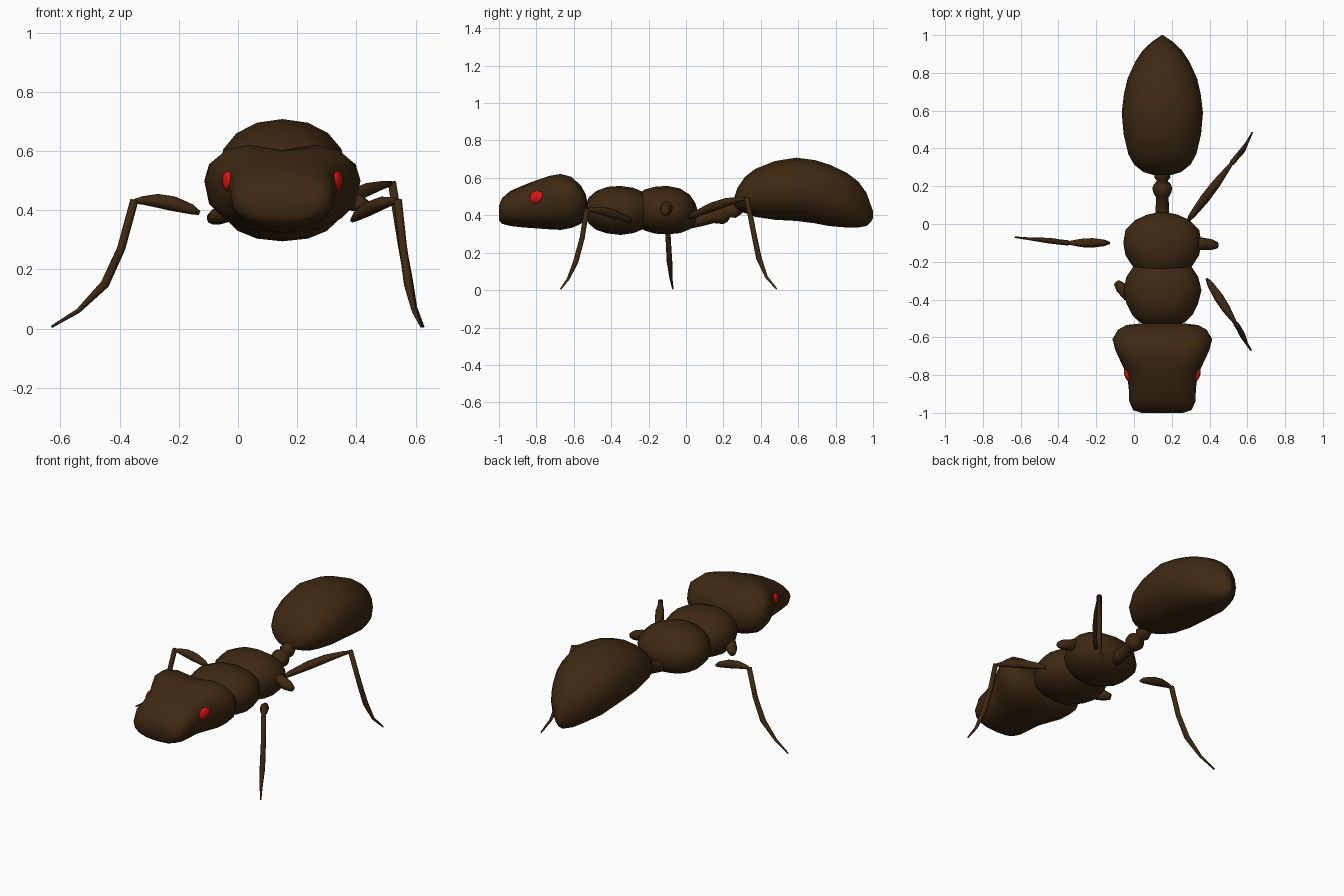
import bpy, bmesh, math
from mathutils import Vector

CX = 0.15  # body centre line


def material(name, rgb):
    m = bpy.data.materials.new(name)
    m.diffuse_color = (*rgb, 1)
    return m


BROWN = material("dark brown", (0.048, 0.022, 0.006))
RED = material("eye red", (0.75, 0.006, 0.006))


def skin(name, rings, mat):
    """Join rings of points into one closed smooth surface."""
    bm = bmesh.new()
    vs = [[bm.verts.new(p) for p in r] for r in rings]
    n = len(vs[0])
    for a, b in zip(vs, vs[1:]):
        for i in range(n):
            j = (i + 1) % n
            bm.faces.new((a[i], a[j], b[j], b[i]))
    for ring in (vs[0], vs[-1]):
        c = sum((v.co for v in ring), Vector()) / n
        tip = bm.verts.new(c)
        for i in range(n):
            bm.faces.new((ring[i], ring[(i + 1) % n], tip))
    bmesh.ops.recalc_face_normals(bm, faces=bm.faces)
    me = bpy.data.meshes.new(name)
    bm.to_mesh(me)
    bm.free()
    for p in me.polygons:
        p.use_smooth = True
    me.materials.append(mat)
    ob = bpy.data.objects.new(name, me)
    bpy.context.collection.objects.link(ob)
    return ob


def body(name, stations, power=2.0, sides=16, bias=0.5):
    """Loft along y. Station: y, half width, z low, z high, top dip."""
    rings = []
    for y, hw, lo, hi, *dip in stations:
        mid = lo + (hi - lo) * bias
        ring = []
        for i in range(sides):
            t = 2 * math.pi * i / sides
            c, s = math.cos(t), math.sin(t)
            u = math.copysign(abs(c) ** (2 / power), c)
            w = math.copysign(abs(s) ** (2 / power), s)
            z = mid + w * ((hi - mid) if w > 0 else (mid - lo))
            if dip and w > 0:
                z -= dip[0] * w * math.exp(-6 * u * u)
            ring.append((CX + hw * u, y, z))
        rings.append(ring)
    return skin(name, rings, BROWN)


def tube(name, path, sides=8):
    """Limb piece through points given as (x, y, z, radius)."""
    pts = [Vector(p[:3]) for p in path]
    rings = []
    for i, p in enumerate(pts):
        d = (pts[min(i + 1, len(pts) - 1)] - pts[max(i - 1, 0)]).normalized()
        side = d.cross(Vector((0, 0, 1))).normalized()
        up = side.cross(d)
        r = path[i][3]
        rings.append([p + r * (math.cos(2 * math.pi * k / sides) * side +
                               math.sin(2 * math.pi * k / sides) * up)
                      for k in range(sides)])
    return skin(name, rings, BROWN)


# head, wide and notched at the back, with a blunt snout
body("head", [
    (-1.0, 0.11, 0.375, 0.45), (-0.985, 0.155, 0.355, 0.49),
    (-0.94, 0.175, 0.343, 0.53), (-0.87, 0.178, 0.335, 0.56),
    (-0.80, 0.187, 0.33, 0.597, 0.01), (-0.73, 0.22, 0.325, 0.625, 0.025),
    (-0.67, 0.248, 0.322, 0.638, 0.035), (-0.61, 0.264, 0.333, 0.62, 0.03),
    (-0.56, 0.235, 0.355, 0.565, 0.015), (-0.535, 0.19, 0.385, 0.51),
    (-0.527, 0.12, 0.41, 0.47)], power=2.5, bias=0.58)

# thorax, two overlapping lumps
body("front_thorax", [
    (-0.53, 0.09, 0.38, 0.47), (-0.52, 0.12, 0.355, 0.495),
    (-0.48, 0.16, 0.322, 0.53), (-0.42, 0.19, 0.303, 0.552),
    (-0.35, 0.207, 0.295, 0.557), (-0.28, 0.19, 0.305, 0.547),
    (-0.22, 0.15, 0.33, 0.52), (-0.18, 0.09, 0.37, 0.48)], power=2.2)
body("rear_thorax", [
    (-0.285, 0.06, 0.39, 0.46), (-0.265, 0.11, 0.35, 0.505),
    (-0.22, 0.16, 0.318, 0.538), (-0.165, 0.195, 0.302, 0.553),
    (-0.10, 0.207, 0.298, 0.557), (-0.03, 0.195, 0.305, 0.543),
    (0.02, 0.145, 0.325, 0.51), (0.05, 0.08, 0.36, 0.465),
    (0.06, 0.03, 0.39, 0.435)], power=2.2)

# narrow waist with two knots
tube("waist", [
    (CX, 0.0, 0.365, 0.04), (CX, 0.07, 0.375, 0.036), (CX, 0.14, 0.39, 0.033),
    (CX, 0.165, 0.40, 0.047), (CX, 0.19, 0.405, 0.053),
    (CX, 0.21, 0.41, 0.045), (CX, 0.228, 0.416, 0.028),
    (CX, 0.248, 0.425, 0.043), (CX, 0.27, 0.435, 0.038),
    (CX, 0.31, 0.46, 0.03)], sides=12)

# abdomen, drooping to a point at the rear
body("abdomen", [
    (0.26, 0.05, 0.44, 0.50), (0.275, 0.10, 0.43, 0.545),
    (0.315, 0.15, 0.412, 0.605), (0.37, 0.18, 0.392, 0.648),
    (0.475, 0.205, 0.376, 0.69), (0.59, 0.215, 0.37, 0.708),
    (0.69, 0.203, 0.357, 0.695), (0.77, 0.184, 0.342, 0.67),
    (0.86, 0.143, 0.335, 0.627), (0.92, 0.103, 0.335, 0.582),
    (0.965, 0.055, 0.343, 0.52), (0.99, 0.018, 0.365, 0.45),
    (1.0, 0.004, 0.385, 0.42)], power=2.1)

# eyes
for label, s in (("left", -1), ("right", 1)):
    bpy.ops.mesh.primitive_uv_sphere_add(
        segments=16, ring_count=8, location=(CX + s * 0.182, -0.80, 0.497))
    eye = bpy.context.object
    eye.name = label + "_eye"
    eye.scale = (0.018, 0.042, 0.032)
    eye.rotation_euler = (math.radians(28), 0, s * math.radians(-20))
    eye.data.materials.append(RED)
    bpy.ops.object.shade_smooth()


# legs: swollen thigh, then thin shin and foot
def leg(name, hip, knee, lower):
    a, b = Vector(hip), Vector(knee)
    thigh = []
    for t, r, lift in ((0, 0.007, 0), (0.12, 0.017, 0.008), (0.4, 0.025, 0.016),
                       (0.65, 0.023, 0.016), (0.88, 0.014, 0.008), (1, 0.008, 0)):
        p = a.lerp(b, t)
        thigh.append((p.x, p.y, p.z + lift, r))
    tube(name + "_thigh", thigh)
    radii = (0.014, 0.014, 0.015, 0.008, 0.004)
    tube(name + "_shin", [(*p, r) for p, r in
                          zip([(b.x, b.y, b.z + 0.005)] + lower, radii)])


leg("left_middle_leg", (-0.13, -0.10, 0.39), (-0.35, -0.10, 0.43),
    [(-0.395, -0.095, 0.27), (-0.45, -0.088, 0.15),
     (-0.54, -0.08, 0.06), (-0.63, -0.07, 0.006)])
leg("right_front_leg", (0.385, -0.29, 0.365), (0.54, -0.53, 0.43),
    [(0.557, -0.555, 0.28), (0.575, -0.59, 0.15),
     (0.595, -0.63, 0.06), (0.62, -0.67, 0.006)])
leg("right_rear_leg", (0.28, 0.01, 0.385), (0.52, 0.325, 0.49),
    [(0.553, 0.365, 0.29), (0.575, 0.39, 0.17),
     (0.598, 0.43, 0.07), (0.626, 0.485, 0.006)])

# short hip stubs
tube("left_front_hip", [
    (0.02, -0.41, 0.42, 0.03), (-0.03, -0.375, 0.395, 0.034),
    (-0.07, -0.335, 0.38, 0.03), (-0.092, -0.31, 0.37, 0.018)])
tube("right_middle_hip", [
    (0.30, -0.10, 0.455, 0.03), (0.36, -0.105, 0.437, 0.033),
    (0.41, -0.11, 0.422, 0.029), (0.443, -0.113, 0.412, 0.016)])
